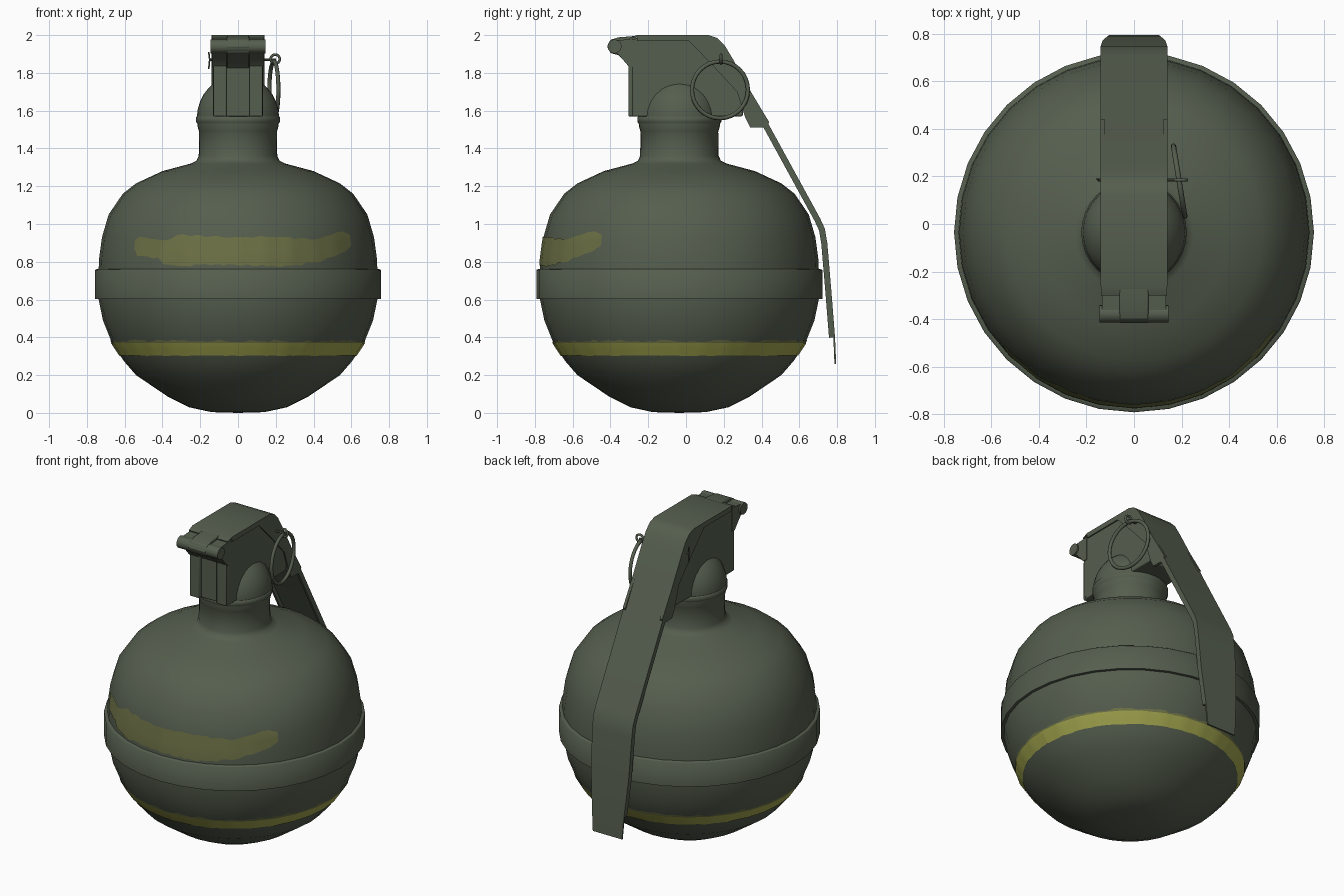
import bpy, bmesh, math, random
from mathutils import Vector, Matrix

random.seed(4)
if "Cube" in bpy.data.objects:
    bpy.data.objects.remove(bpy.data.objects["Cube"])

CY = -0.035   # y of the body axis
SIDES = 32


def material(name, rgb):
    m = bpy.data.materials.new(name)
    m.use_nodes = True
    m.diffuse_color = (*rgb, 1)
    m.node_tree.nodes["Principled BSDF"].inputs["Base Color"].default_value = (*rgb, 1)
    return m


GREEN = material("olive green", (0.091, 0.112, 0.077))
YELLOW = material("stripe yellow", (0.36, 0.375, 0.075))
FADED = material("faded yellow", (0.152, 0.166, 0.06))


def finish(name, bm, mat=GREEN, smooth=35, bevel=0):
    bmesh.ops.recalc_face_normals(bm, faces=bm.faces)
    me = bpy.data.meshes.new(name)
    bm.to_mesh(me)
    bm.free()
    ob = bpy.data.objects.new(name, me)
    bpy.context.collection.objects.link(ob)
    me.materials.append(mat)
    if bevel:
        mod = ob.modifiers.new("bevel", "BEVEL")
        mod.width, mod.segments = bevel, 2
    bpy.ops.object.select_all(action="DESELECT")
    ob.select_set(True)
    bpy.context.view_layer.objects.active = ob
    bpy.ops.object.shade_smooth_by_angle(angle=math.radians(smooth))
    return ob


def lathe(name, profile):
    bm = bmesh.new()
    vs = [bm.verts.new((r, 0, z)) for r, z in profile]
    es = [bm.edges.new(p) for p in zip(vs, vs[1:])]
    bmesh.ops.spin(bm, geom=vs + es, cent=(0, 0, 0), axis=(0, 0, 1),
                   angle=math.tau, steps=SIDES)
    bmesh.ops.remove_doubles(bm, verts=bm.verts, dist=0.0005)
    bmesh.ops.translate(bm, verts=bm.verts, vec=(0, CY, 0))
    return finish(name, bm, smooth=52)


def side_plate(name, outline, x0, x1, bevel=0):
    """Extrude a (y, z) outline from x0 to x1."""
    bm = bmesh.new()
    f = bm.faces.new([bm.verts.new((x0, y, z)) for y, z in outline])
    ext = bmesh.ops.extrude_face_region(bm, geom=[f])["geom"]
    bmesh.ops.translate(bm, verts=[v for v in ext if isinstance(v, bmesh.types.BMVert)],
                        vec=(x1 - x0, 0, 0))
    return finish(name, bm, bevel=bevel)


def rod(name, a, b, radius, sides=16):
    a, b = Vector(a), Vector(b)
    rot = (b - a).to_track_quat("Z", "Y").to_matrix().to_4x4()
    bm = bmesh.new()
    bmesh.ops.create_cone(bm, cap_ends=True, segments=sides, radius1=radius, radius2=radius,
                          depth=(b - a).length, matrix=Matrix.Translation((a + b) / 2) @ rot)
    return finish(name, bm)


def wire_ring(name, centre, radius, thick, turn, segs=32):
    bm = bmesh.new()
    rows = []
    for i in range(segs):
        a = math.tau * i / segs
        row = []
        for j in range(8):
            b = math.tau * j / 8
            r = radius + thick * math.cos(b)
            row.append(bm.verts.new((thick * math.sin(b), r * math.cos(a), r * math.sin(a))))
        rows.append(row)
    for i in range(segs):
        p, q = rows[i], rows[(i + 1) % segs]
        for j in range(8):
            k = (j + 1) % 8
            bm.faces.new((p[j], q[j], q[k], p[k]))
    bm.transform(Matrix.Translation(centre) @ Matrix.Rotation(turn, 4, "Z"))
    return finish(name, bm, smooth=60)


def strip(name, path, x_range, depth):
    """Sweep a flat bar along a (y, z, half width) path, thickening inwards."""
    bm = bmesh.new()
    rows = []
    for i, (y, z, w) in enumerate(path):
        a, b = path[max(i - 1, 0)], path[min(i + 1, len(path) - 1)]
        t = Vector((b[0] - a[0], b[1] - a[1])).normalized()
        iy, iz = y + t.y * depth, z - t.x * depth
        x0, x1 = x_range(w)
        rows.append([bm.verts.new(c) for c in
                     ((x0, y, z), (x1, y, z), (x1, iy, iz), (x0, iy, iz))])
    for p, q in zip(rows, rows[1:]):
        for j in range(4):
            k = (j + 1) % 4
            bm.faces.new((p[j], p[k], q[k], q[j]))
    bm.faces.new(rows[0])
    bm.faces.new(rows[-1])
    return finish(name, bm, smooth=30)


# Body: two bowls in one profile, with neck and collar
body = [(0, 0), (0.14, 0.004), (0.26, 0.03), (0.37, 0.085), (0.54, 0.2), (0.605, 0.275),
        (0.665, 0.365), (0.715, 0.49), (0.74, 0.61), (0.741, 0.69), (0.738, 0.76),
        (0.735, 0.82), (0.72, 0.93), (0.685, 1.05), (0.61, 1.16), (0.54, 1.215),
        (0.4, 1.28), (0.25, 1.32), (0.22, 1.335), (0.208, 1.36), (0.205, 1.52),
        (0.222, 1.54), (0.222, 1.565), (0.21, 1.575), (0, 1.575)]
lathe("body", body)
lathe("belt", [(0.73, 0.604), (0.757, 0.604), (0.757, 0.756), (0.753, 0.76), (0.73, 0.762)])


def body_radius(z):
    for (r0, z0), (r1, z1) in zip(body, body[1:]):
        if z0 <= z <= z1:
            return r0 + (r1 - r0) * (z - z0) / (z1 - z0)


def paint(name, columns, mat, lift, rows=4):
    """Thin skin over the body; columns hold (angle, low z, high z)."""
    bm = bmesh.new()
    grid = []
    for a, lo, hi in columns:
        # follow the flat sides of the body
        step = math.tau / SIDES
        flat = math.cos(step / 2) / math.cos(a % step - step / 2)
        col = []
        for k in range(rows + 1):
            z = lo + (hi - lo) * k / rows
            r = body_radius(z) * flat + lift
            col.append(bm.verts.new((r * math.cos(a), CY + r * math.sin(a), z)))
        grid.append(col)
    for p, q in zip(grid, grid[1:]):
        for k in range(rows):
            bm.faces.new((p[k], q[k], q[k + 1], p[k + 1]))
    bmesh.ops.remove_doubles(bm, verts=bm.verts, dist=0.0001)
    return finish(name, bm, mat)


# Painted ring low on the body, with a ragged faded upper edge
turns = [math.tau * i / 128 for i in range(129)]
paint("stripe_edge", [(a, 0.35, 0.382 + random.uniform(-0.008, 0.006)) for a in turns],
      FADED, 0.003)
paint("stripe", [(a, 0.303 + random.uniform(-0.002, 0.002), 0.369) for a in turns], YELLOW, 0.005)

# Worn smear of paint on the front: (x, low, high) along its length
smear = [(-0.55, 0.87, 0.91), (-0.53, 0.83, 0.935), (-0.42, 0.82, 0.92), (-0.39, 0.785, 0.915),
         (-0.3, 0.78, 0.945), (-0.05, 0.785, 0.925), (0.2, 0.775, 0.935), (0.33, 0.785, 0.92),
         (0.44, 0.805, 0.92), (0.5, 0.83, 0.945), (0.57, 0.86, 0.957), (0.6, 0.88, 0.945)]
cols = []
for (xa, la, ha), (xb, lb, hb) in zip(smear, smear[1:]):
    n = max(2, int((xb - xa) / 0.025))
    for i in range(n + (xb == smear[-1][0])):
        t = i / n
        cols.append((math.asin((xa + (xb - xa) * t) / 0.73) - math.pi / 2,
                     la + (lb - la) * t + random.uniform(-0.006, 0.006),
                     ha + (hb - ha) * t + random.uniform(-0.006, 0.006)))
paint("paint_smear", cols, FADED, 0.004)

# Rounded shoulders between collar and head
bm = bmesh.new()
bmesh.ops.create_uvsphere(bm, u_segments=32, v_segments=16, radius=0.218,
                          matrix=Matrix.Translation((0, CY, 1.56)) @ Matrix.Diagonal((1, 1, 1.05, 1)))
finish("dome", bm)

# Head block
side_plate("head", [(-0.285, 1.57), (-0.285, 1.97), (-0.26, 1.985), (0.12, 1.985), (0.19, 1.94),
                    (0.24, 1.85), (0.31, 1.72), (0.3, 1.57)], -0.132, 0.132, 0.006)
for s, side in ((1, "left"), (-1, "right")):
    # front ribs, hinge webs and lever cheeks
    side_plate(side + "_front_rib", [(-0.305, 1.57), (-0.305, 1.96), (-0.27, 1.98), (-0.27, 1.57)],
               s * 0.06, s * 0.13, 0.005)
    side_plate(side + "_hinge_web", [(-0.27, 1.98), (-0.378, 1.972), (-0.395, 1.91), (-0.36, 1.9),
                                     (-0.3, 1.83), (-0.27, 1.83)], s * 0.062, s * 0.135)
    side_plate(side + "_lever_cheek", [(0, 1.985), (0.12, 1.99), (0.19, 1.955), (0.25, 1.855),
                                       (0.44, 1.54), (0.43, 1.515), (0.42, 1.51), (0.34, 1.512),
                                       (0.315, 1.56), (0.27, 1.7), (0.15, 1.83)], s * 0.122, s * 0.14)

# Hinge pin and the hook that wraps it
rod("hinge_pin", (-0.145, -0.378, 1.94), (0.145, -0.378, 1.94), 0.037)
side_plate("hinge_hook", [(-0.26, 1.996), (-0.36, 1.988), (-0.4, 1.975), (-0.418, 1.94),
                          (-0.4, 1.905), (-0.36, 1.895), (-0.28, 1.82)], -0.06, 0.06, 0.005)

# Lever: channel of one flat strap and two flanges
lever = [(-0.3, 1.985, 0.138), (-0.26, 2.0, 0.14), (0.12, 2.0, 0.14), (0.165, 1.985, 0.14),
         (0.205, 1.945, 0.14), (0.25, 1.87, 0.14), (0.71, 1.03, 0.14), (0.735, 0.975, 0.14),
         (0.748, 0.9, 0.14), (0.77, 0.64, 0.133), (0.789, 0.4, 0.113), (0.795, 0.26, 0.103)]
strip("lever_strap", lever, lambda w: (-w, w), 0.009)
for s, side in ((1, "left"), (-1, "right")):
    strip(side + "_lever_flange", lever[1:-1], lambda w: (s * (w - 0.014), s * w), 0.032)

# Safety pin, its bent ends and pull ring
rod("safety_pin", (-0.152, 0.185, 1.87), (0.2, 0.185, 1.87), 0.007, 8)
for dz in (-0.05, 0.04):
    rod("pin_prong", (-0.15, 0.185, 1.87), (-0.155, 0.19, 1.87 + dz), 0.004, 8)
wire_ring("pin_eye", (0.197, 0.185, 1.873), 0.024, 0.007, math.pi / 2, 16)
wire_ring("pull_ring", (0.19, 0.18, 1.71), 0.15, 0.011, 0.16)
